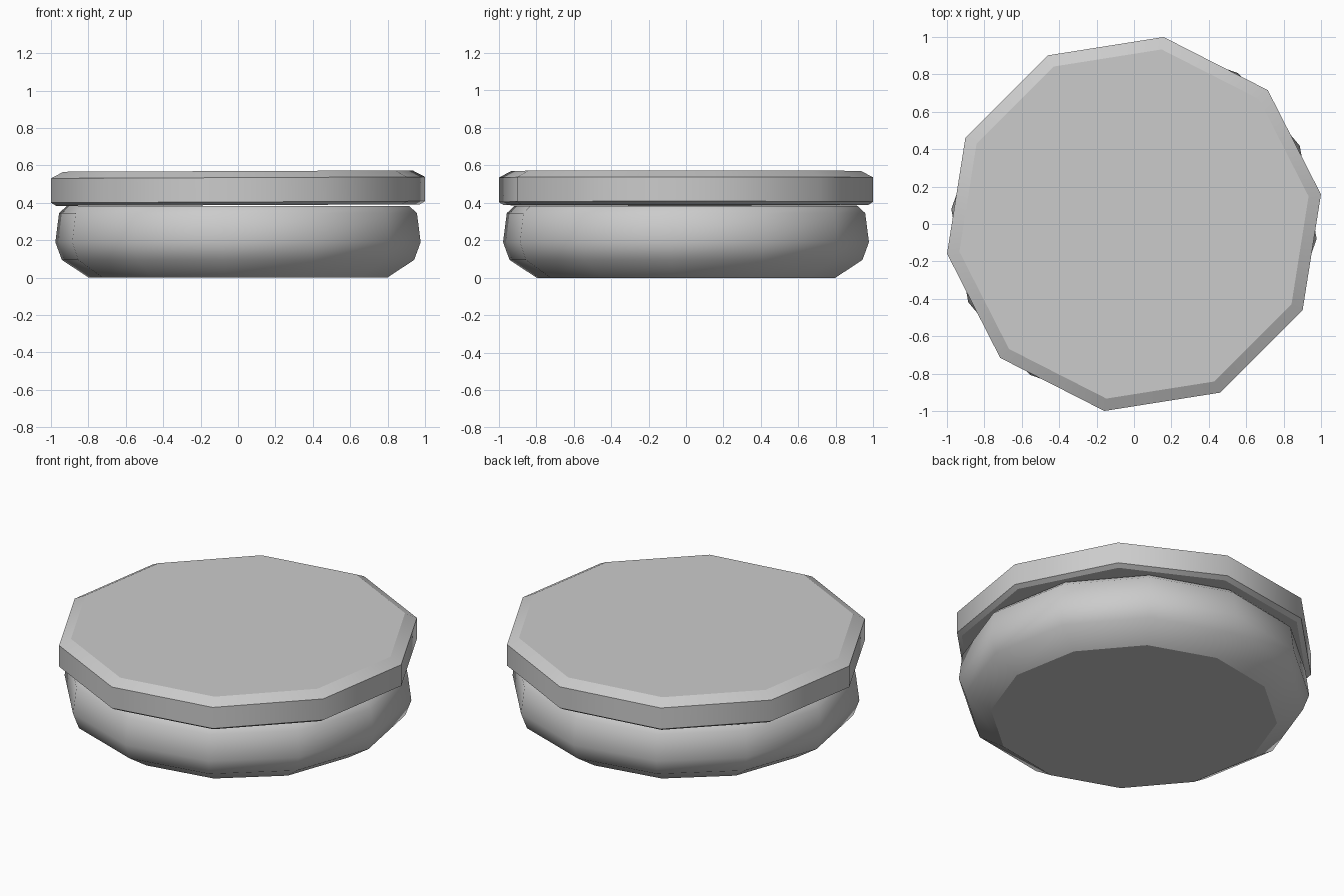
import bpy
import bmesh
from math import cos, sin, radians

cube = bpy.data.objects.get("Cube")
if cube:
    bpy.data.objects.remove(cube, do_unlink=True)

grey = bpy.data.materials.new("plain grey")
grey.use_nodes = True
grey.diffuse_color = (0.6, 0.6, 0.6, 1)
grey.node_tree.nodes["Principled BSDF"].inputs["Base Color"].default_value = (0.6, 0.6, 0.6, 1)


def turned_solid(name, sides, first_angle, profile, sharp_rings, tilt=0):
    """Capped solid with a polygonal plan; profile is (radius, height) upwards."""
    bm = bmesh.new()
    angles = [radians(first_angle + 360 * i / sides) for i in range(sides)]
    rings = [[bm.verts.new((r * cos(a), r * sin(a), z + tilt * r * cos(a))) for a in angles]
             for r, z in profile]
    bm.faces.new(rings[0][::-1])
    bm.faces.new(rings[-1])
    for low, high in zip(rings, rings[1:]):
        for i in range(sides):
            j = (i + 1) % sides
            bm.faces.new((low[i], low[j], high[j], high[i])).smooth = True
    # Crisp rims, soft shading around the wall
    for k in sharp_rings:
        for i in range(sides):
            bm.edges.get((rings[k][i], rings[k][(i + 1) % sides])).smooth = False
    mesh = bpy.data.meshes.new(name)
    bm.to_mesh(mesh)
    bm.free()
    mesh.materials.append(grey)
    obj = bpy.data.objects.new(name, mesh)
    bpy.context.collection.objects.link(obj)
    return obj


# Rounded twelve-sided lower body
turned_solid("rounded_base", 12, 25.3,
             [(0.80, 0), (0.945, 0.095), (0.98, 0.19), (0.96, 0.345), (0.92, 0.382)],
             sharp_rings=(0, 4))

# Bevelled ten-sided lid, very slightly tilted
turned_solid("bevelled_lid", 10, 9,
             [(0.985, 0.388), (1.012, 0.405), (1.012, 0.535), (0.945, 0.57)],
             sharp_rings=(0, 1, 2, 3), tilt=0.004)
